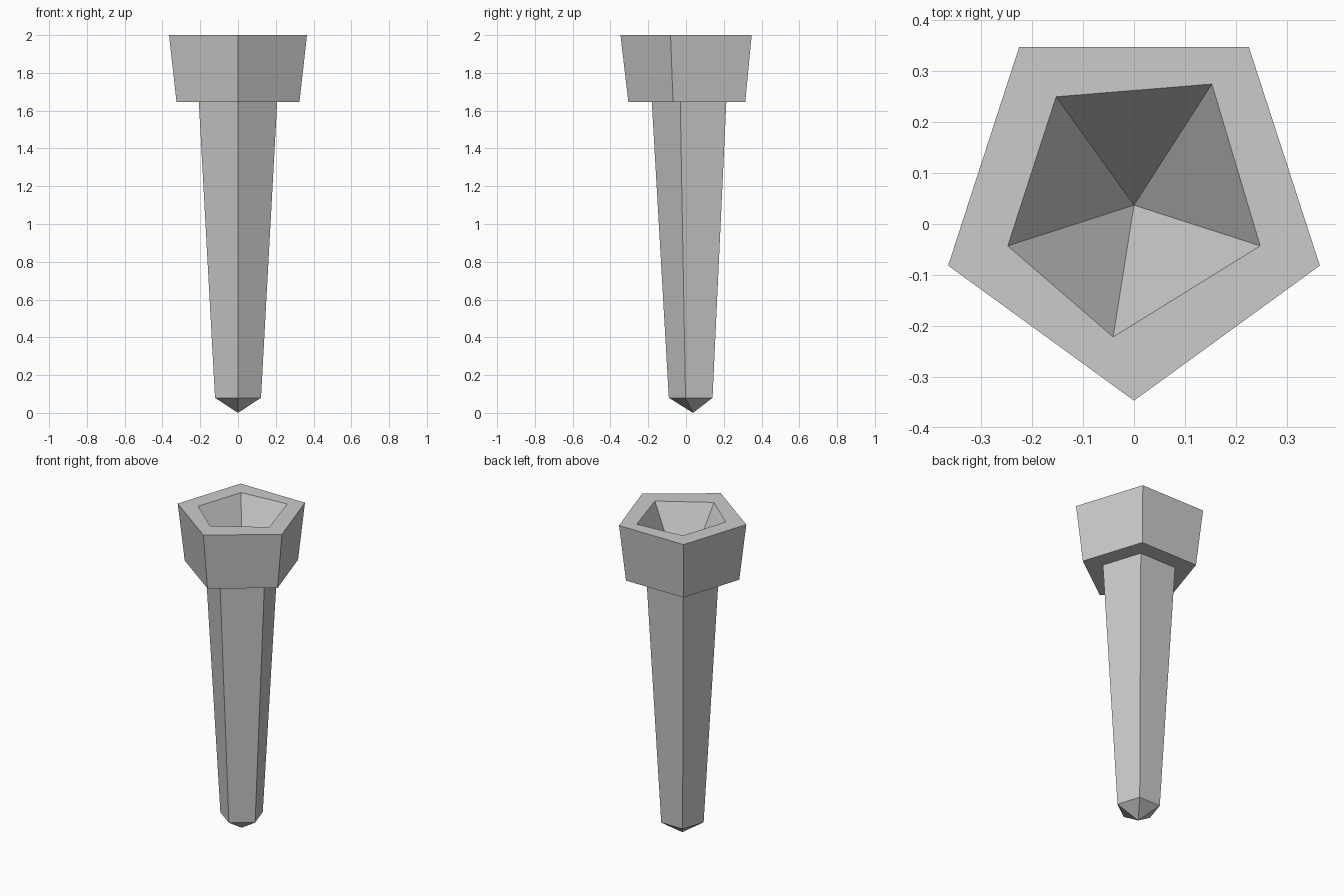
import bpy
import bmesh
import math

SIDES = 5
CENTRE_Y = 0.037

cube = bpy.data.objects.get("Cube")
if cube:
    bpy.data.objects.remove(cube, do_unlink=True)


def make_material(name, colour):
    mat = bpy.data.materials.new(name)
    mat.use_nodes = True
    mat.diffuse_color = colour
    mat.node_tree.nodes["Principled BSDF"].inputs["Base Color"].default_value = colour
    return mat


def pentagon(bm, radius, z):
    """Ring of vertices with one corner facing the front."""
    ring = []
    for i in range(SIDES):
        a = -math.pi / 2 + i * math.tau / SIDES
        ring.append(bm.verts.new((radius * math.cos(a), CENTRE_Y + radius * math.sin(a), z)))
    return ring


def bridge(bm, low, high):
    for i in range(SIDES):
        j = (i + 1) % SIDES
        bm.faces.new((low[i], low[j], high[j], high[i]))


def fan(bm, ring, tip):
    for i in range(SIDES):
        bm.faces.new((ring[i], ring[(i + 1) % SIDES], tip))


bm = bmesh.new()

# Pointed foot, tapering shaft, shelf and flared head
profile = [(0.128, 0.08), (0.218, 1.645), (0.342, 1.645), (0.384, 2.0)]
rings = [pentagon(bm, r, z) for r, z in profile]

# Uneven rim of the hollow
rim_points = [(-0.041, -0.222), (0.248, -0.043), (0.153, 0.275),
              (-0.153, 0.25), (-0.248, -0.043)]
rings.append([bm.verts.new((x, y, 2.0)) for x, y in rim_points])

for low, high in zip(rings, rings[1:]):
    bridge(bm, low, high)

# Foot point and bottom of the hollow
fan(bm, rings[0], bm.verts.new((0, CENTRE_Y, 0)))
fan(bm, rings[-1], bm.verts.new((0, CENTRE_Y, 1.55)))
bmesh.ops.recalc_face_normals(bm, faces=bm.faces[:])

mesh = bpy.data.meshes.new("torch_body")
bm.to_mesh(mesh)
bm.free()
mesh.materials.append(make_material("light_grey", (0.6, 0.6, 0.6, 1)))
body = bpy.data.objects.new("torch_body", mesh)
bpy.context.collection.objects.link(body)
